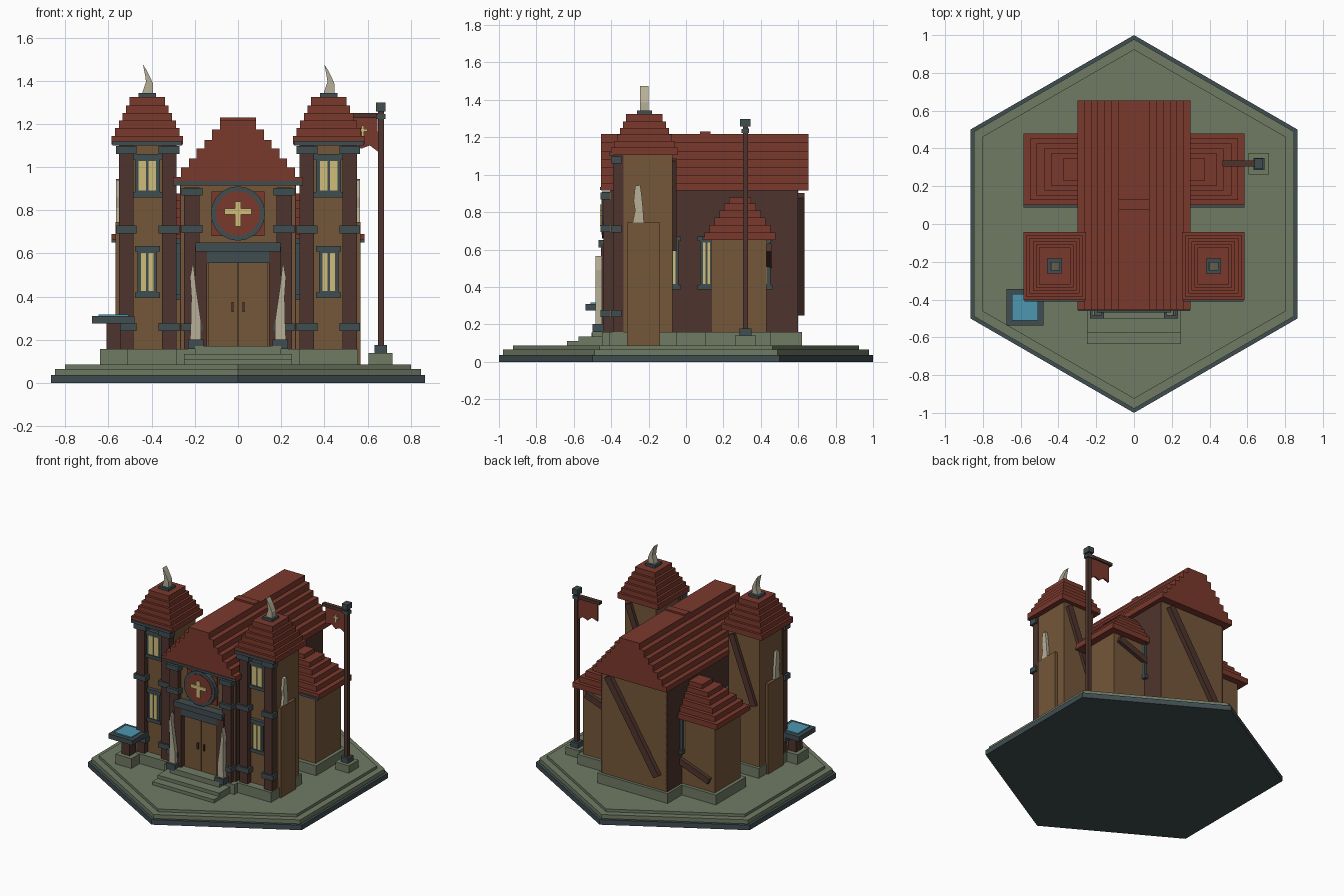
import bpy, math
from mathutils import Matrix, Vector

if "Cube" in bpy.data.objects:
    bpy.data.objects.remove(bpy.data.objects["Cube"])


def material(name, rgb):
    m = bpy.data.materials.new(name)
    m.diffuse_color = [(c / 255 / 12.92 if c < 11 else ((c / 255 + .055) / 1.055) ** 2.4) for c in rgb] + [1]
    m.use_nodes = True
    m.node_tree.nodes["Principled BSDF"].inputs["Base Color"].default_value = m.diffuse_color
    return m


SLATE = material("slate", (64, 77, 81))
STONE = material("mossy stone", (112, 122, 100))
TIMBER = material("dark timber", (78, 52, 45))
WALL = material("tan wall", (116, 87, 57))
ROOF = material("red tile", (122, 57, 44))
GLASS = material("yellow glass", (208, 190, 122))
IVORY = material("ivory", (182, 175, 151))
WATER = material("blue water", (78, 150, 175))


def mesh(name, verts, faces, mat):
    me = bpy.data.meshes.new(name)
    me.from_pydata(verts, [], faces)
    me.materials.append(mat)
    ob = bpy.data.objects.new(name, me)
    bpy.context.collection.objects.link(ob)
    return ob


def prism(name, pts, axis, a, b, mat):
    """Extrude a 2D outline from a to b along an axis (outline uses the other two)."""
    if axis == 'x':
        put = lambda p, t: (t, p[0], p[1])
    elif axis == 'y':
        put = lambda p, t: (p[0], t, p[1])
    else:
        put = lambda p, t: (p[0], p[1], t)
    n = len(pts)
    verts = [put(p, t) for t in (a, b) for p in pts]
    faces = [tuple(range(n))[::-1], tuple(range(n, 2 * n))]
    faces += [(i, (i + 1) % n, n + (i + 1) % n, n + i) for i in range(n)]
    ob = mesh(name, verts, faces, mat)
    import bmesh
    bm = bmesh.new()
    bm.from_mesh(ob.data)
    bmesh.ops.recalc_face_normals(bm, faces=bm.faces)
    bm.to_mesh(ob.data)
    bm.free()
    return ob


def box(name, x, y, z, mat):
    return prism(name, [(x[0], y[0]), (x[1], y[0]), (x[1], y[1]), (x[0], y[1])], 'z', z[0], z[1], mat)


def pair(name, x, y, z, mat):
    """Box and its mirror image across x = 0."""
    box(name + "_right", x, y, z, mat)
    box(name + "_left", (-x[1], -x[0]), y, z, mat)


def beam(name, p, q, y, w, mat):
    """Slanted plank between two (x, z) points on a back wall."""
    d = (Vector(q) - Vector(p)).normalized() * w / 2
    n = Vector((-d.y, d.x))
    p, q = Vector(p), Vector(q)
    prism(name, [p + n, q + n, q - n, p - n], 'y', y[0], y[1], mat)


def window(name, w, z0, z1, place):
    """Framed two-pane window in local space, facing -y, then placed."""
    e = .024
    parts = [box(name + "_frame", (-w, w), (-.022, .03), (z0 + .01, z1 - .01), SLATE),
             box(name + "_sill", (-w - .012, w + .012), (-.026, .03), (z0, z0 + .025), SLATE),
             box(name + "_head", (-w - .012, w + .012), (-.026, .03), (z1 - .025, z1), SLATE)]
    for s in (-1, 1):
        a, b = sorted((s * .005, s * (w - .018)))
        parts.append(box(name + "_pane", (a, b), (-.027, -.02), (z0 + e + .008, z1 - e - .008), GLASS))
    for ob in parts:
        ob.data.transform(place)


# Hexagonal ground slab
def hexagon(r):
    return [(r * math.sin(i * math.pi / 3), r * math.cos(i * math.pi / 3)) for i in range(6)]


prism("base_rim", hexagon(1.0), 'z', 0, .037, SLATE)
prism("base_lower", hexagon(.978), 'z', .037, .066, STONE)
prism("base_upper", hexagon(.925), 'z', .066, .086, STONE)

# Foundations and entrance steps
box("nave_foundation", (-.285, .285), (-.45, .62), (.08, .158), STONE)
box("wing_foundation", (-.56, .56), (.105, .455), (.08, .158), STONE)
pair("tower_foundation", (.27, .555), (-.41, -.05), (.08, .158), STONE)
for i, (hw, y, z) in enumerate([(.25, -.635, .11), (.25, -.575, .135), (.2, -.5, .172)]):
    box(f"step_{i}", (-hw, hw), (y, -.4), (.08, z), STONE)

# Nave walls
box("nave_walls", (-.263, .263), (-.405, .6), (.15, .93), WALL)
pair("nave_side_cladding", (.255, .268), (-.40, .6), (.155, .93), TIMBER)
box("gable_eave_band", (-.296, .296), (-.46, -.44), (.918, .935), SLATE)

# Stepped nave roof from one profile
widths = [.30, .265, .228, .192, .155, .12, .083]
tops = [.955, .998, 1.04, 1.085, 1.125, 1.175, 1.218]
right, z = [], .915
for w, t in zip(widths, tops):
    right += [(w, z), (w, t)]
    z = t
prism("nave_roof", right + [(-x, z) for x, z in reversed(right)], 'y', -.455, .655, ROOF)
box("ridge_cap", (-.083, .083), (.075, .13), (1.2, 1.23), ROOF)

# Wings with stepped roofs running through the nave
box("wing_walls", (-.535, .535), (.135, .43), (.15, .66), WALL)
z = .65
for i, (xo, t) in enumerate(zip([.585, .55, .515, .475, .44, .375], [.69, .73, .77, .81, .845, .877])):
    box(f"wing_roof_{i}", (-xo, xo), (.10 + i * .026, .478 - i * .026), (z, t), ROOF)
    z = t
pair("wing_eave_band", (.3, .585), (.088, .102), (.65, .667), SLATE)

# Diagonal braces at the back
beam("nave_brace", (.2, .89), (-.2, .26), (.59, .633), .05, TIMBER)
beam("wing_brace", (.5, .61), (-.5, .24), (.42, .456), .045, TIMBER)
for side, cx in (("right", .42), ("left", -.42)):
    beam(f"tower_brace_{side}", (cx + .09, 1.08), (cx - .09, .6), (-.09, -.05), .045, TIMBER)

# Towers
pair("tower_walls", (.295, .545), (-.352, -.072), (.15, 1.12), WALL)
pair("tower_buttress", (.5, .568), (-.315, -.14), (.08, .745), WALL)
HORN = [(-.026, 0), (.027, 0), (.027, .05), (.014, .08), (-.004, .115), (-.02, .14), (-.01, .09), (-.006, .06), (-.014, .035)]
for side, cx in (("right", .42), ("left", -.42)):
    z = 1.105
    for i, t in enumerate([1.145, 1.18, 1.215, 1.25, 1.285, 1.325]):
        h = .165 - i * .0165
        box(f"tower_roof_{side}_{i}", (cx - h, cx + h), (-.222 - h - .015, -.222 + h + .015), (z, t), ROOF)
        z = t
    box(f"tower_eave_{side}", (cx - .16, cx + .16), (-.41, -.39), (1.1, 1.12), SLATE)
    box(f"tower_cap_{side}", (cx - .04, cx + .04), (-.262, -.182), (1.32, 1.343), SLATE)
    prism(f"roof_horn_{side}", [(cx + x, 1.335 + z) for x, z in HORN], 'y', -.245, -.2, IVORY)
    # Ivory spike standing on the buttress
    s = 1 if cx > 0 else -1
    spike = [(-.285, .745), (-.225, .745), (-.23, .82), (-.238, .9), (-.245, .945), (-.272, .94), (-.28, .86), (-.272, .81)]
    prism(f"buttress_spike_{side}", spike, 'x', s * .54, s * .565, IVORY)
    # Corner posts with clamps
    for k, (a, b) in enumerate([(.285, .352), (.485, .55)]):
        a, b = sorted((s * a, s * b))
        box(f"tower_post_{side}_{k}", (a, b), (-.39, -.335), (.155, 1.105), TIMBER)
        for z in (.24, .692, 1.06):
            box(f"tower_clamp_{side}_{k}", (a - .015, b + .015), (-.402, -.345), (z, z + .037), SLATE)
    for z0, z1, w in ((.395, .635, .046), (.86, 1.06, .058)):
        window(f"tower_window_{side}", w, z0, z1, Matrix.Translation((cx, -.352, 0)))

# Nave side windows
for y in (-.075, .11, .415):
    for s in (-1, 1):
        place = Matrix.Translation((s * .266, y, 0)) @ Matrix.Rotation(s * math.pi / 2, 4, 'Z')
        window("nave_window", .036, .385, .67, place)

# Entrance: posts, clamps, lintel and double door
pair("nave_post", (.178, .25), (-.44, -.38), (.155, .905), TIMBER)
for z in (.24, .695, .868):
    pair("nave_clamp", (.165, .262), (-.458, -.4), (z, z + .036), SLATE)
pair("door_post", (.143, .2), (-.455, -.4), (.165, .63), TIMBER)
box("lintel_top", (-.197, .197), (-.468, -.4), (.61, .652), SLATE)
box("lintel_lower", (-.155, .155), (-.455, -.4), (.555, .612), SLATE)
pair("door_leaf", (.002, .137), (-.425, -.4), (.165, .555), WALL)
pair("door_handle", (.02, .031), (-.436, -.42), (.33, .375), TIMBER)

# Tall tusks beside the door
TUSK = [(.172, .2), (.222, .2), (.218, .29), (.216, .4), (.222, .49), (.208, .565), (.195, .45), (.182, .36), (.172, .29)]
for s, side in ((1, "right"), (-1, "left")):
    prism(f"tusk_{side}", [(s * x, z) for x, z in TUSK], 'y', -.485, -.45, IVORY)
pair("tusk_foot", (.16, .232), (-.5, -.44), (.158, .202), SLATE)

# Round emblem over the door
def circle(r, n=20):
    return [(r * math.cos(i * 2 * math.pi / n), .785 + r * math.sin(i * 2 * math.pi / n)) for i in range(n)]


def cross(name, x, y, z, h, w, t):
    box(name + "_upright", (x - t, x + t), (y - .008, y), (z - h, z + h), GLASS)
    box(name + "_bar", (x - w, x + w), (y - .009, y), (z + .2 * h - t, z + .2 * h + t), GLASS)


box("emblem_panel", (-.122, .122), (-.418, -.4), (.68, .887), ROOF)
ring = prism("emblem_ring", circle(.126), 'y', -.448, -.4, SLATE)
prism("emblem_disc", circle(.104), 'y', -.452, -.44, ROOF)
cross("emblem_cross", 0, -.451, .783, .058, .063, .013)

# Water basin
box("basin_foot", (-.64, -.51), (-.505, -.375), (.08, .157), STONE)
box("basin_post", (-.61, -.545), (-.475, -.405), (.15, .28), TIMBER)
box("basin_bowl", (-.675, -.48), (-.538, -.343), (.275, .31), SLATE)
box("basin_water", (-.647, -.508), (-.51, -.371), (.309, .318), WATER)

# Flag pole with hanging banner
box("pole_foot", (.605, .715), (.262, .375), (.08, .14), STONE)
box("pole_socket", (.632, .69), (.287, .35), (.14, .177), SLATE)
box("pole", (.648, .676), (.304, .332), (.17, 1.265), TIMBER)
box("pole_cap", (.638, .682), (.29, .346), (1.258, 1.298), SLATE)
box("pole_bracket", (.638, .684), (.298, .338), (1.222, 1.245), SLATE)
box("banner_arm", (.468, .66), (.305, .335), (1.228, 1.25), TIMBER)
banner = [(.49, 1.23), (.645, 1.23), (.65, 1.07), (.61, 1.1), (.57, 1.085), (.535, 1.115), (.49, 1.1)]
prism("banner", banner, 'y', .313, .325, ROOF)
cross("banner_cross", .577, .314, 1.165, .027, .022, .006)
